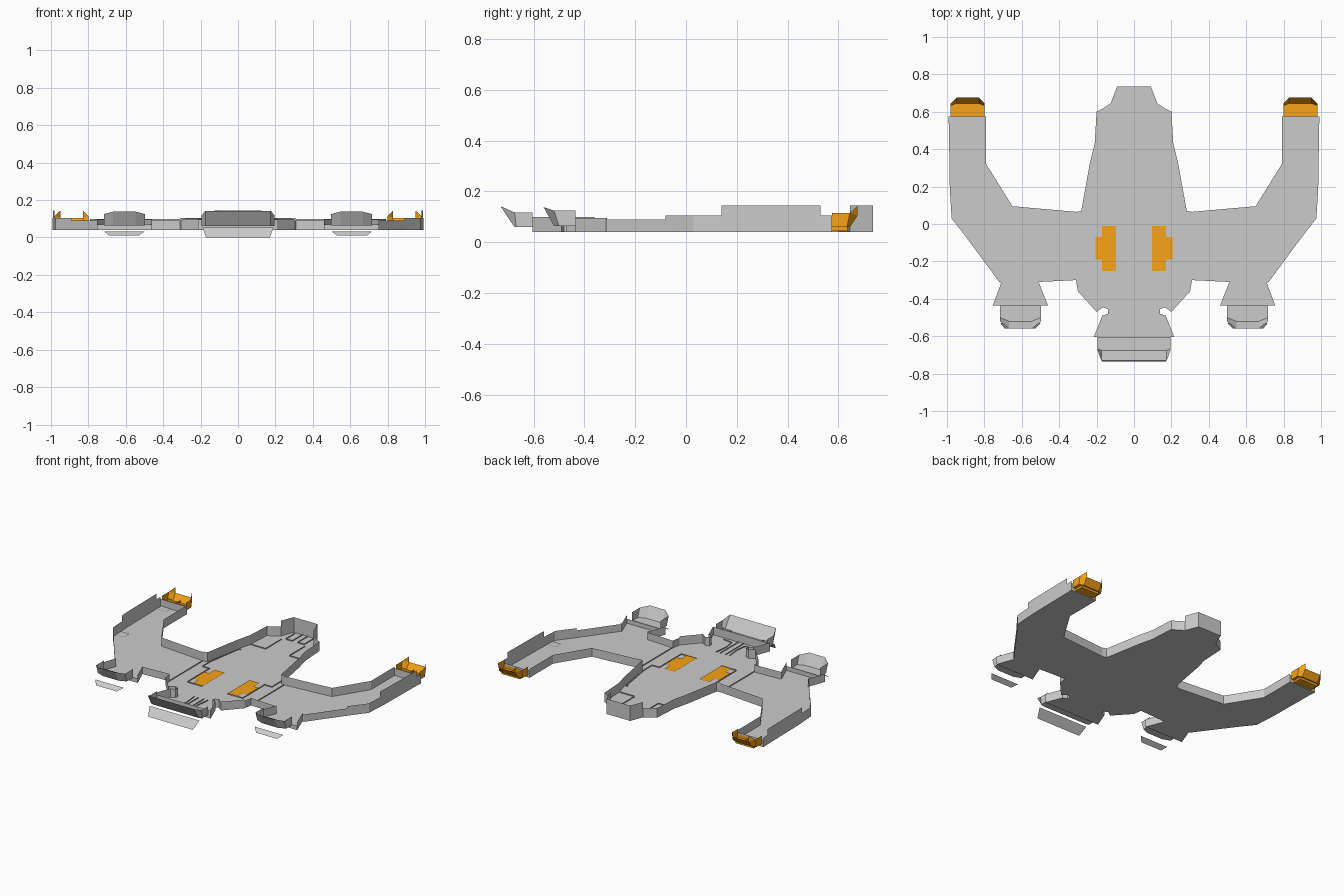
import bpy, bmesh

FLOOR = 0.04
orange = bpy.data.materials.new("orange_trim")
orange.diffuse_color = (0.95, 0.37, 0.008, 1)


def build(name, polys, mat=None, mirror=True):
    """Object made of flat sheet polygons, optionally mirrored across x = 0."""
    bm = bmesh.new()
    for pts in polys:
        bm.faces.new([bm.verts.new(p) for p in pts])
    bmesh.ops.remove_doubles(bm, verts=bm.verts, dist=0.0005)
    bmesh.ops.triangulate(bm, faces=[f for f in bm.faces if len(f.verts) > 4])
    me = bpy.data.meshes.new(name)
    bm.to_mesh(me)
    bm.free()
    ob = bpy.data.objects.new(name, me)
    bpy.context.collection.objects.link(ob)
    if mat:
        me.materials.append(mat)
    if mirror:
        m = ob.modifiers.new("mirror", 'MIRROR')
        m.use_axis[0] = True
    return ob


def fence(path, z0, z1):
    """Upright strips along an open path."""
    return [[(*a, z0), (*b, z0), (*b, z1), (*a, z1)] for a, b in zip(path, path[1:])]


def rect(x0, x1, y0, y1, z):
    return [(x0, y0, z), (x1, y0, z), (x1, y1, z), (x0, y1, z)]


def tray(name, x, y0, d, hw, d1, d2, zf, zs, zt, inset, mat=None, mirror=True):
    """Open scoop: floor, side cheeks, angled corners and a raked end lip."""
    a, back = hw - inset, d1 - inset * 0.4

    def P(px, py, z):
        return (x + px, y0 + d * py, z)
    polys = [[P(-hw, 0, zf), P(hw, 0, zf), P(hw, back, zf), P(a, d1, zf), P(-a, d1, zf), P(-hw, back, zf)],
             [P(-a, d1, zf), P(a, d1, zf), P(a, d2, zt), P(-a, d2, zt)]]
    for s in (-1, 1):
        polys.append([P(s*hw, 0, zf), P(s*hw, back, zf), P(s*hw, d1, zs), P(s*hw, 0, zs)])
        polys.append([P(s*hw, back, zf), P(s*a, d1, zf), P(s*a, d2, zt), P(s*hw, d1, zs)])
    return build(name, polys, mat, mirror)


# Half outline of the hull: x, y, top height of the wall running to the next point
outline = [
    (0, 0.735, .145), (0.09, 0.735, .145), (0.125, 0.645, .105), (0.17, 0.615, .105),
    (0.20, 0.60, .105), (0.21, 0.43, .105), (0.235, 0.33, .105), (0.282, 0.07, .105),
    (0.31, 0.065, .10), (0.65, 0.095, .10), (0.79, 0.32, .10), (0.79, 0.575, .09),
    (0.993, 0.575, .105), (0.99, 0.53, .145), (0.985, 0.20, .145), (0.982, 0.14, .105),
    (0.975, 0.03, .105), (0.89, -0.08, .09), (0.72, -0.31, .095), (0.71, -0.315, .095),
    (0.755, -0.435, .07), (0.46, -0.435, .095), (0.51, -0.31, .09), (0.31, -0.30, .09),
    (0.30, -0.36, .10), (0.20, -0.47, .10), (0.165, -0.445, .10), (0.14, -0.455, .10),
    (0.14, -0.48, .10), (0.17, -0.49, .10), (0.215, -0.605, .095), (0, -0.605, .095)]

# Hull floor and perimeter walls
build("hull_floor", [[(x, y, FLOOR) for x, y, h in outline]])
build("hull_walls", [[(a[0], a[1], FLOOR), (b[0], b[1], FLOOR), (b[0], b[1], a[2]), (a[0], a[1], a[2])]
                     for a, b in zip(outline, outline[1:])])

# Low ribs on the deck
ribs = [
    [(0.21, 0.33), (0.225, 0.33), (0.265, 0.08), (0.265, -0.01), (0.205, -0.01)],
    [(0.31, 0.06), (0.31, -0.30)],
    [(0.21, -0.01), (0.21, -0.25), (0.095, -0.25)],
    [(0.09, 0.60), (0.09, 0.43), (0.205, 0.43)],
    [(0.02, 0.735), (0.02, 0.62), (0.07, 0.62), (0.07, 0.72)],
    [(0.02, -0.40), (0.02, -0.60)],
    [(0.05, -0.40), (0.04, -0.50), (0.05, -0.57), (0.12, -0.58)]]
build("deck_ribs", [q for r in ribs for q in fence(r, FLOOR, FLOOR + 0.007)])

# Thin plates just inside the wing walls
build("wing_plates", [rect(0.91, 0.985, 0.52, 0.57, 0.045), rect(0.91, 0.975, 0.06, 0.12, 0.045)])

# Orange deck panels
build("deck_panels", [rect(0.095, 0.17, -0.25, -0.01, 0.045),
                      rect(0.17, 0.205, -0.19, -0.07, 0.045)], orange)

# Orange wing tip scoops: low lip, dividers, keel and tall corner fins
tray("wing_tip_scoop", 0.89, 0.575, 1, 0.09, 0.07, 0.10, 0.06, 0.115, 0.105, 0.03, orange)
build("wing_tip_dividers", fence([(0.89, 0.575), (0.89, 0.645)], 0.06, 0.08)
      + fence([(0.80, 0.63), (0.98, 0.63)], 0.06, 0.075)
      + fence([(0.80, 0.58), (0.98, 0.58)], 0.045, 0.08), orange)
build("wing_tip_keel", [rect(0.82, 0.96, 0.575, 0.635, 0.045)]
      + fence([(0.82, 0.575), (0.82, 0.635), (0.96, 0.635), (0.96, 0.575)], 0.045, 0.06), orange)
build("wing_tip_fins", [[(c + s*0.09, 0.645, 0.115), (c + s*0.06, 0.675, 0.105), (c + s*0.06, 0.675, 0.143)]
                        for c in (0.89,) for s in (-1, 1)], orange)

# Rear thruster scoops
tray("wing_thruster", 0.607, -0.435, -1, 0.11, 0.085, 0.125, 0.065, 0.125, 0.138, 0.05)
tray("centre_thruster", 0, -0.605, -1, 0.195, 0.07, 0.125, 0.06, 0.118, 0.142, 0.02, mirror=False)
build("centre_thruster_ribs", fence([(0.12, -0.61), (0.12, -0.67), (0.19, -0.67)], 0.06, 0.07))

# Detached lower thruster flaps
build("centre_lower_flap", [[(-0.19, -0.69, 0.052), (0.19, -0.69, 0.052),
                             (0.17, -0.735, 0.0), (-0.17, -0.735, 0.0)]], mirror=False)
build("wing_lower_flap", [[(0.50, -0.53, 0.032), (0.715, -0.53, 0.032),
                           (0.69, -0.56, 0.01), (0.53, -0.56, 0.01)]])
